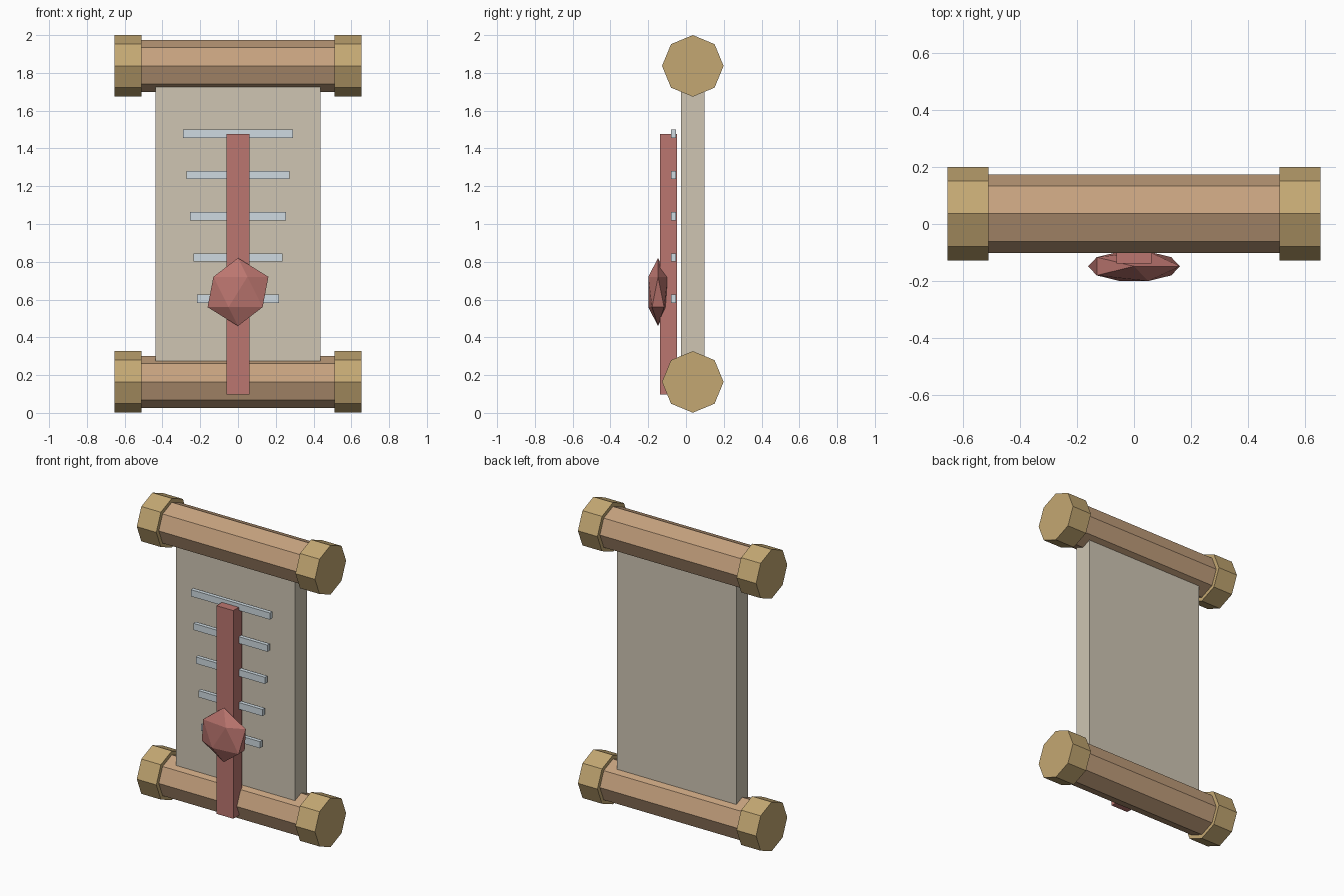
import bpy
from math import pi

if "Cube" in bpy.data.objects:
    bpy.data.objects.remove(bpy.data.objects["Cube"])


def material(name, rgb):
    m = bpy.data.materials.new(name)
    m.diffuse_color = (*rgb, 1)
    m.use_nodes = True
    m.node_tree.nodes["Principled BSDF"].inputs["Base Color"].default_value = m.diffuse_color
    return m


wood = material("wood", (0.56, 0.36, 0.21))
brass = material("brass", (0.55, 0.39, 0.17))
paper = material("paper", (0.62, 0.56, 0.45))
red = material("red", (0.50, 0.18, 0.16))
pale = material("pale_ink", (0.62, 0.70, 0.75))


def finish(name, mat):
    ob = bpy.context.object
    ob.name = name
    ob.data.materials.append(mat)
    bpy.ops.object.transform_apply(location=False, rotation=True, scale=True)
    return ob


def box(name, x, y, z, mat):
    lo_hi = (x, y, z)
    bpy.ops.mesh.primitive_cube_add(size=1, location=[(a + b) / 2 for a, b in lo_hi])
    bpy.context.object.scale = [b - a for a, b in lo_hi]
    return finish(name, mat)


def rod(name, radius, x0, x1, z, mat):
    bpy.ops.mesh.primitive_cylinder_add(
        vertices=8, radius=radius, depth=x1 - x0,
        location=((x0 + x1) / 2, 0.036, z), rotation=(0, pi / 2, 0))
    return finish(name, mat)


# Octagonal rollers with larger end caps
for label, z in (("bottom", 0.164), ("top", 1.837)):
    rod(label + "_roller", 0.137, -0.53, 0.53, z, wood)
    rod(label + "_cap_left", 0.163, -0.653, -0.51, z, brass)
    rod(label + "_cap_right", 0.163, 0.51, 0.653, z, brass)

# Parchment sheet, ends buried in the rollers
box("parchment", (-0.437, 0.437), (-0.027, 0.097), (0.22, 1.78), paper)

# Written lines, shorter toward the bottom
for i in range(5):
    w = 0.29 - 0.0185 * i
    z = 1.477 - 0.218 * i
    box(f"text_line_{i + 1}", (-w, w), (-0.080, -0.054), (z - 0.022, z + 0.022), pale)

# Hanging ribbon
box("ribbon", (-0.062, 0.062), (-0.138, -0.047), (0.097, 1.476), red)

# Faceted wax seal, flattened front to back
bpy.ops.mesh.primitive_ico_sphere_add(subdivisions=1, radius=0.18, location=(0, -0.148, 0.64))
bpy.context.object.scale = (1, 0.337, 1)
finish("wax_seal", red)
